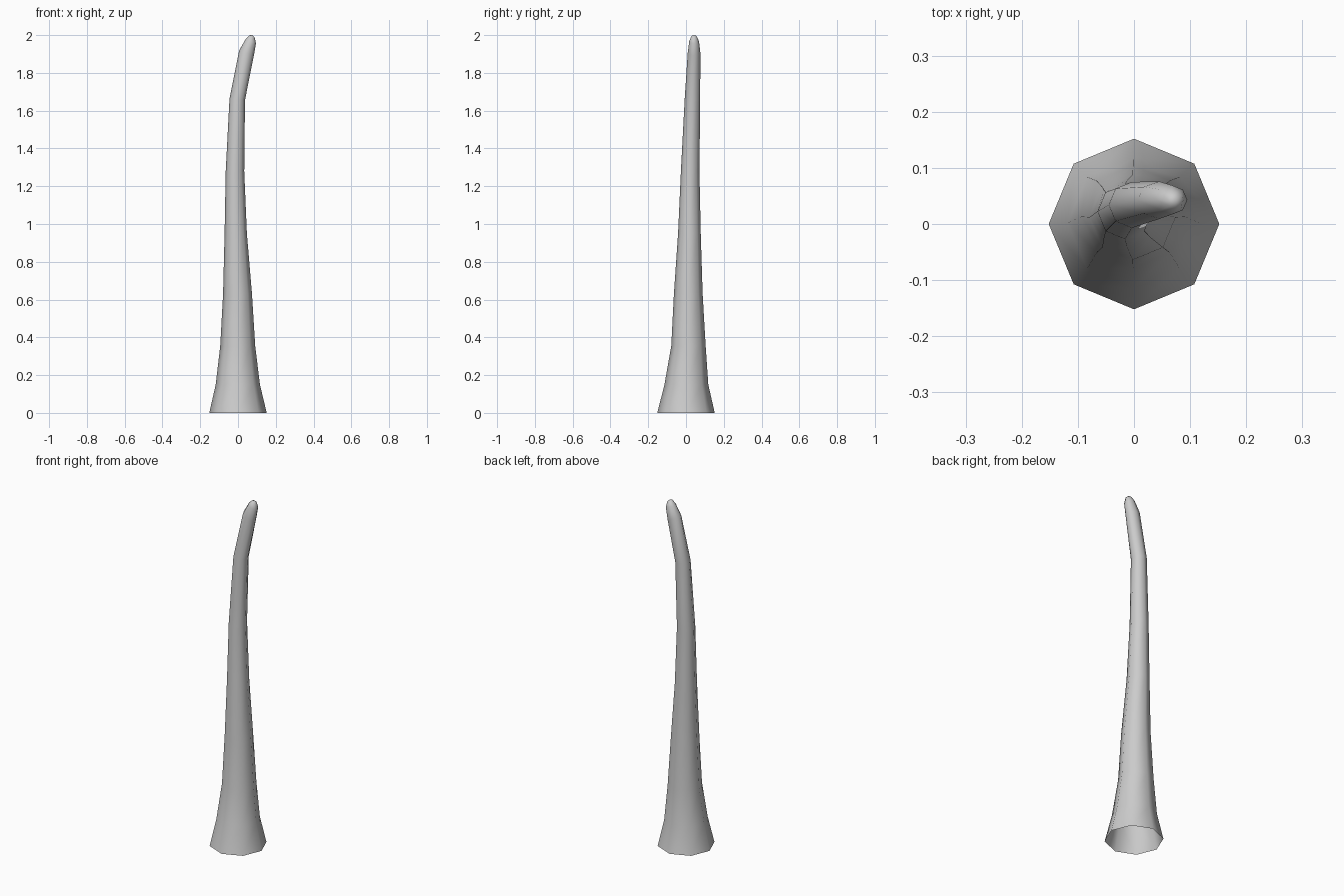
import bpy, bmesh, math

if "Cube" in bpy.data.objects:
    bpy.data.objects.remove(bpy.data.objects["Cube"])

# Cross-sections up the horn: x min, x max, y min, y max, z, lean (z rise from centre to left side)
RINGS = [
    (-0.152, 0.152, -0.152, 0.152, 0.00, 0.0),
    (-0.118, 0.116, -0.114, 0.118, 0.15, 0.0),
    (-0.094, 0.091, -0.078, 0.104, 0.355, 0.0),
    (-0.079, 0.074, -0.064, 0.088, 0.63, 0.0),
    (-0.071, 0.047, -0.042, 0.078, 0.95, 0.0),
    (-0.065, 0.033, -0.027, 0.071, 1.28, 0.0),
    (-0.045, 0.037, -0.007, 0.075, 1.66, 0.004),
    (0.006, 0.084, 0.009, 0.076, 1.905, 0.013),
    (0.040, 0.095, 0.017, 0.069, 1.967, 0.011),
    (0.060, 0.088, 0.028, 0.056, 1.994, 0.005),
]
SIDES = 8

bm = bmesh.new()
loops = []
for x0, x1, y0, y1, z, lean in RINGS:
    loop = []
    for i in range(SIDES):
        a = 2 * math.pi * i / SIDES
        loop.append(bm.verts.new((
            (x0 + x1) / 2 + (x1 - x0) / 2 * math.cos(a),
            (y0 + y1) / 2 + (y1 - y0) / 2 * math.sin(a),
            z - lean * math.cos(a))))
    loops.append(loop)

# Side walls, open at the base
for low, high in zip(loops, loops[1:]):
    for i in range(SIDES):
        j = (i + 1) % SIDES
        bm.faces.new((low[i], low[j], high[j], high[i]))

# Rounded tip
tip = bm.verts.new((0.075, 0.042, 2.0))
for i in range(SIDES):
    bm.faces.new((loops[-1][i], loops[-1][(i + 1) % SIDES], tip))

for f in bm.faces:
    f.smooth = True
mesh = bpy.data.meshes.new("curved_horn")
bm.to_mesh(mesh)
bm.free()
horn = bpy.data.objects.new("curved_horn", mesh)
bpy.context.collection.objects.link(horn)
